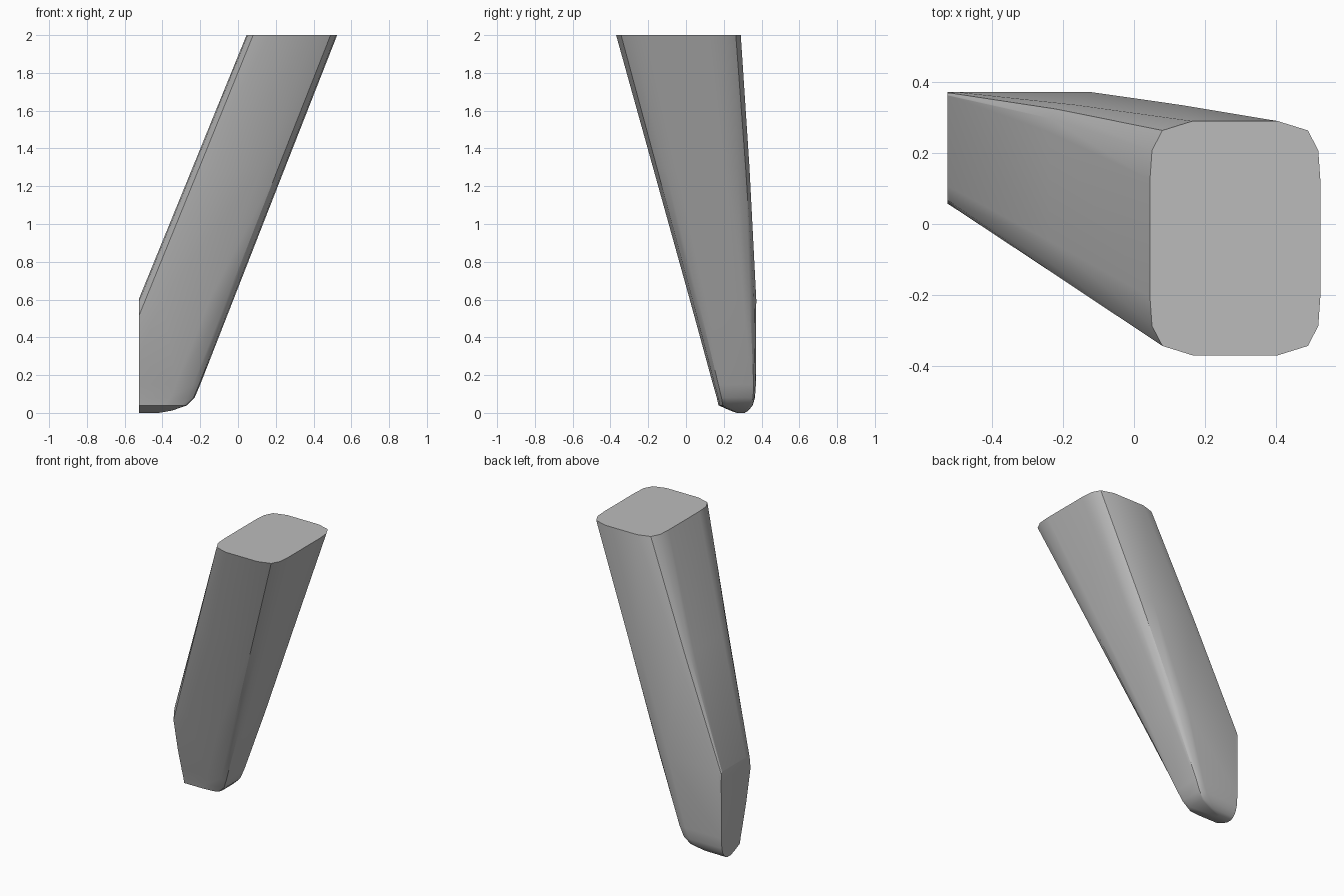
import bpy
import bmesh
import math

cube = bpy.data.objects.get("Cube")
if cube:
    bpy.data.objects.remove(cube, do_unlink=True)

grey = bpy.data.materials.new("plain grey")
grey.use_nodes = True
colour = (0.5, 0.5, 0.5, 1)
grey.diffuse_color = colour
grey.node_tree.nodes["Principled BSDF"].inputs["Base Color"].default_value = colour

# One rounded corner, as fractions of the section's width and depth
CORNER = [(0, 0.25), (0.012, 0.125), (0.073, 0.04), (0.25, 0)]


def section(x0, x1, y0, y1, back_left, back_right):
    """Rounded rectangle; the two back corners have their own roundness."""
    w, d = x1 - x0, y1 - y0
    ring = [(x0 + w * u, y0 + d * v) for u, v in CORNER]
    ring += [(x1 - w * u, y0 + d * v) for u, v in reversed(CORNER)]
    ring += [(x1 - w * u * back_right, y1 - d * v * back_right) for u, v in CORNER]
    ring += [(x0 + w * u * back_left, y1 - d * v * back_left) for u, v in reversed(CORNER)]
    return ring


# Height, x range, y range, roundness of the back corners
LEVELS = [
    (0.0, -0.76, -0.42, 0.27, 0.31, 0.4, 0.6),
    (0.012, -0.76, -0.35, 0.235, 0.33, 0.3, 0.5),
    (0.04, -0.75, -0.27, 0.172, 0.353, 0.2, 0.4),
    (0.08, -0.74, -0.23, 0.163, 0.365, 0.2, 0.4),
    (0.15, -0.71, -0.2, 0.143, 0.37, 0.2, 0.4),
    (0.6, -0.526, -0.024, 0.02, 0.372, 0.2, 0.8),
    (1.3, -0.24, 0.25, -0.175, 0.336, 0.6, 1),
    (2.0, 0.045, 0.525, -0.37, 0.29, 1, 1),
]

# Leaning tapered leg, lofted upward
bm = bmesh.new()
rings = [[bm.verts.new((x, y, z)) for x, y in section(*spec)] for z, *spec in LEVELS]
for low, high in zip(rings, rings[1:]):
    for i in range(len(low)):
        j = (i + 1) % len(low)
        bm.faces.new((low[i], low[j], high[j], high[i]))
bm.faces.new(rings[0][::-1])
bm.faces.new(rings[-1])

# Flat upright cut at the foot
cut = bmesh.ops.bisect_plane(bm, geom=bm.verts[:] + bm.edges[:] + bm.faces[:],
                             plane_co=(-0.525, 0, 0), plane_no=(-1, 0, 0),
                             clear_outer=True)
edges = [e for e in cut["geom_cut"] if isinstance(e, bmesh.types.BMEdge)]
bmesh.ops.holes_fill(bm, edges=edges, sides=0)
bmesh.ops.recalc_face_normals(bm, faces=bm.faces[:])

mesh = bpy.data.meshes.new("leaning_leg")
bm.to_mesh(mesh)
bm.free()
mesh.materials.append(grey)
leg = bpy.data.objects.new("leaning_leg", mesh)
bpy.context.collection.objects.link(leg)
bpy.context.view_layer.objects.active = leg
leg.select_set(True)
bpy.ops.object.shade_smooth_by_angle(angle=math.radians(35))
